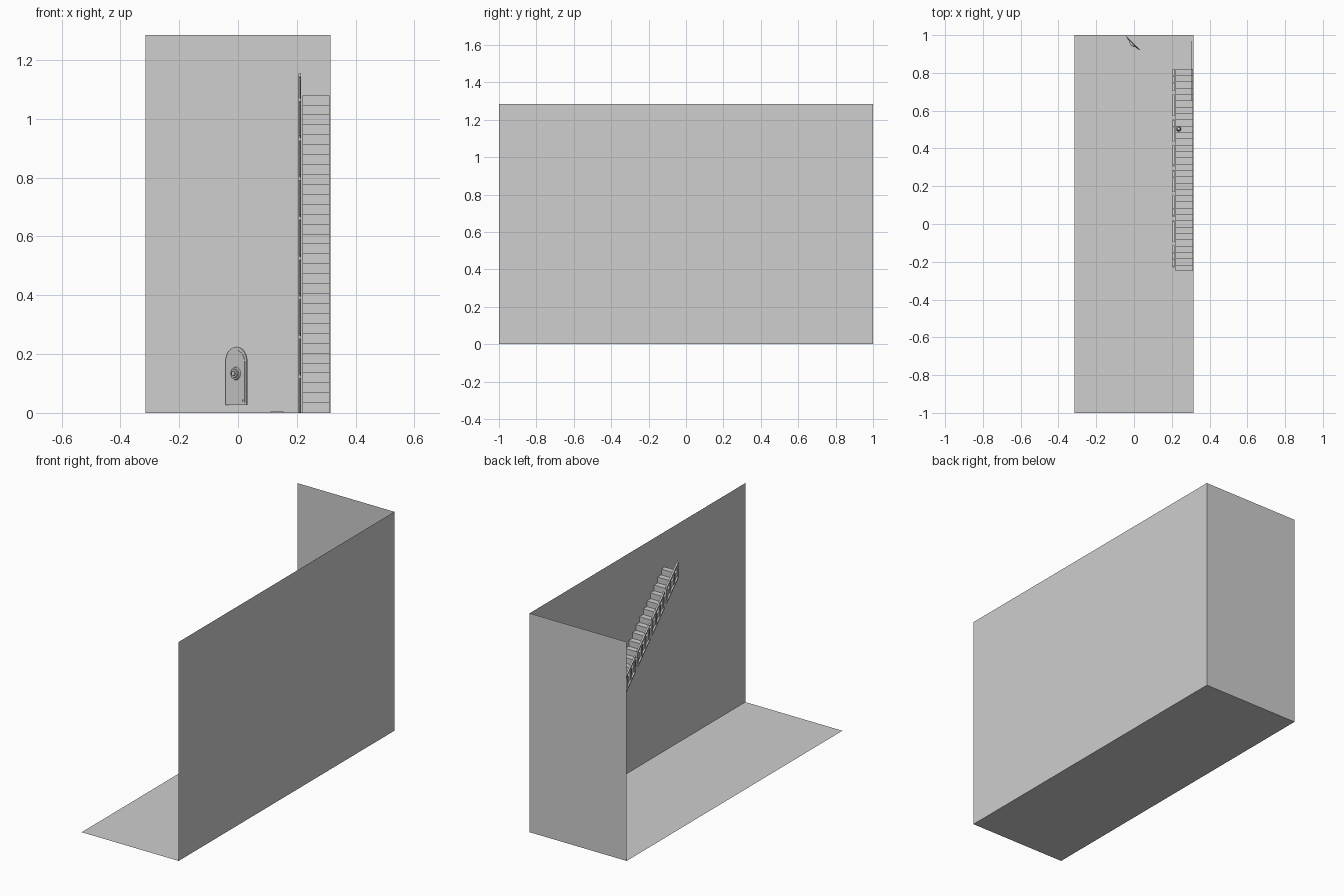
import bpy, bmesh, math
from mathutils import Matrix, Vector

if "Cube" in bpy.data.objects:
    bpy.data.objects.remove(bpy.data.objects["Cube"])

grey = bpy.data.materials.new("plain grey")
grey.diffuse_color = (0.62, 0.62, 0.62, 1)
grey.use_nodes = True
grey.node_tree.nodes["Principled BSDF"].inputs["Base Color"].default_value = grey.diffuse_color


def finish(name, bm, smooth=False, matrix=None):
    me = bpy.data.meshes.new(name)
    bm.to_mesh(me)
    bm.free()
    ob = bpy.data.objects.new(name, me)
    bpy.context.collection.objects.link(ob)
    me.materials.append(grey)
    if matrix:
        ob.matrix_world = matrix
    if smooth:
        bpy.context.view_layer.objects.active = ob
        ob.select_set(True)
        bpy.ops.object.shade_smooth_by_angle(angle=math.radians(35))
        ob.select_set(False)
    return ob


def quad(name, pts):
    bm = bmesh.new()
    bm.faces.new([bm.verts.new(p) for p in pts])
    finish(name, bm)


def add_box(bm, lo, hi, shear=0.0):
    """Box from lo to hi; shear lowers z along +y."""
    lo, hi = Vector(lo), Vector(hi)
    vs = bmesh.ops.create_cube(bm, size=1)["verts"]
    for v in vs:
        f = v.co + Vector((.5, .5, .5))
        v.co = Vector([lo[i] + f[i] * (hi[i] - lo[i]) for i in range(3)])
        v.co.z -= shear * (v.co.y - lo.y)


def box(name, lo, hi):
    bm = bmesh.new()
    add_box(bm, lo, hi)
    finish(name, bm)


# Room: open sheets for floor, right wall and back wall
X, H = 0.315, 1.285
quad("floor", [(-X, -1, 0), (X, -1, 0), (X, 1, 0), (-X, 1, 0)])
quad("right_wall", [(X, -1, 0), (X, -1, H), (X, 1, H), (X, 1, 0)])
quad("back_wall", [(-X, 1, 0), (X, 1, 0), (X, 1, H), (-X, 1, H)])

# Stairs: folded sheets, two flights of 16, rising toward the front
N, Y0, RUN, RISE = 16, 0.82, 1.07 / 32, 1.08 / 32
for k, name in enumerate(("lower_flight", "upper_flight")):
    bm = bmesh.new()
    prof = [(Y0 - k * N * RUN, k * N * RISE)]
    for i in range(k * N, (k + 1) * N):
        prof += [(Y0 - i * RUN, (i + 1) * RISE), (Y0 - (i + 1) * RUN, (i + 1) * RISE)]
    rows = [[bm.verts.new((x, y, z)) for x in (0.22, 0.312)] for y, z in prof]
    for a, b in zip(rows, rows[1:]):
        bm.faces.new((a[0], b[0], b[1], a[1]))
    finish(name, bm)

# Railing: eight repeated sloping panels with posts and balusters
P, SL = 0.1335, RISE / RUN
for i in range(8):
    y = 0.82 - (i + 1) * P + 0.018
    foot = (0.82 - y) * SL
    bm = bmesh.new()
    for h, t in ((0.083, 0.012), (0.0, 0.01)):
        add_box(bm, (0.205, y, foot + h), (0.215, y + 0.115, foot + h + t), SL)
    for j in range(4):
        yy = y + 0.004 + j * 0.034
        z = (0.82 - yy) * SL
        add_box(bm, (0.207, yy, z), (0.213, yy + 0.006, z + 0.09))
    finish("railing_panel", bm)

# Arched plate standing askew near the back wall
place = Matrix.Translation((-0.005, 0.957, 0)) @ Matrix.Rotation(math.radians(-45), 4, 'Z')
W, TOP, T = 0.051, 0.225, 0.004


def arch(name, w, z0, top, y0, y1):
    bm = bmesh.new()
    c = top - w
    pts = [(-w, z0), (w, z0)] + [(w * math.cos(math.pi * a / 16), c + w * math.sin(math.pi * a / 16))
                                 for a in range(17)]
    f = bm.faces.new([bm.verts.new((x, y0, z)) for x, z in pts])
    ext = bmesh.ops.extrude_face_region(bm, geom=[f])["geom"]
    bmesh.ops.translate(bm, verts=[v for v in ext if isinstance(v, bmesh.types.BMVert)], vec=(0, y1 - y0, 0))
    bmesh.ops.recalc_face_normals(bm, faces=bm.faces)
    finish(name, bm, True, place)


arch("arched_plate", W, 0.027, TOP, -T / 2, T / 2)
arch("arched_inset", W - 0.009, 0.036, TOP - 0.012, -T / 2 - 0.0015, -T / 2)

bm = bmesh.new()
add_box(bm, (-0.035, -0.006, 0.038), (0.035, -0.002, 0.046))
finish("plate_bar", bm, matrix=place)

# Round emblem in the middle of the plate: disc with stepped rings
bm = bmesh.new()
for r, d in ((0.024, 0.009), (0.017, 0.013), (0.009, 0.017)):
    bmesh.ops.create_cone(bm, cap_ends=True, segments=24, radius1=r, radius2=r * 0.85, depth=d,
                          matrix=Matrix.Translation((0, -d / 2, 0.134)) @ Matrix.Rotation(math.pi / 2, 4, 'X'))
finish("plate_emblem", bm, True, place)

# Flat square on the floor and panel hung on the right wall
box("floor_square", (0.11, 0.468, 0.0), (0.155, 0.502, 0.004))
box("wall_panel", (0.301, 0.65, 0.40), (0.305, 0.97, 0.80))

# Small ornament left on a step
bm = bmesh.new()
z = 10 * RISE
bmesh.ops.create_cone(bm, cap_ends=True, segments=12, radius1=0.013, radius2=0.005, depth=0.03,
                      matrix=Matrix.Translation((0.237, 0.503, z + 0.015)))
bmesh.ops.create_uvsphere(bm, u_segments=12, v_segments=8, radius=0.009,
                          matrix=Matrix.Translation((0.237, 0.503, z + 0.035)))
finish("step_ornament", bm, True)
